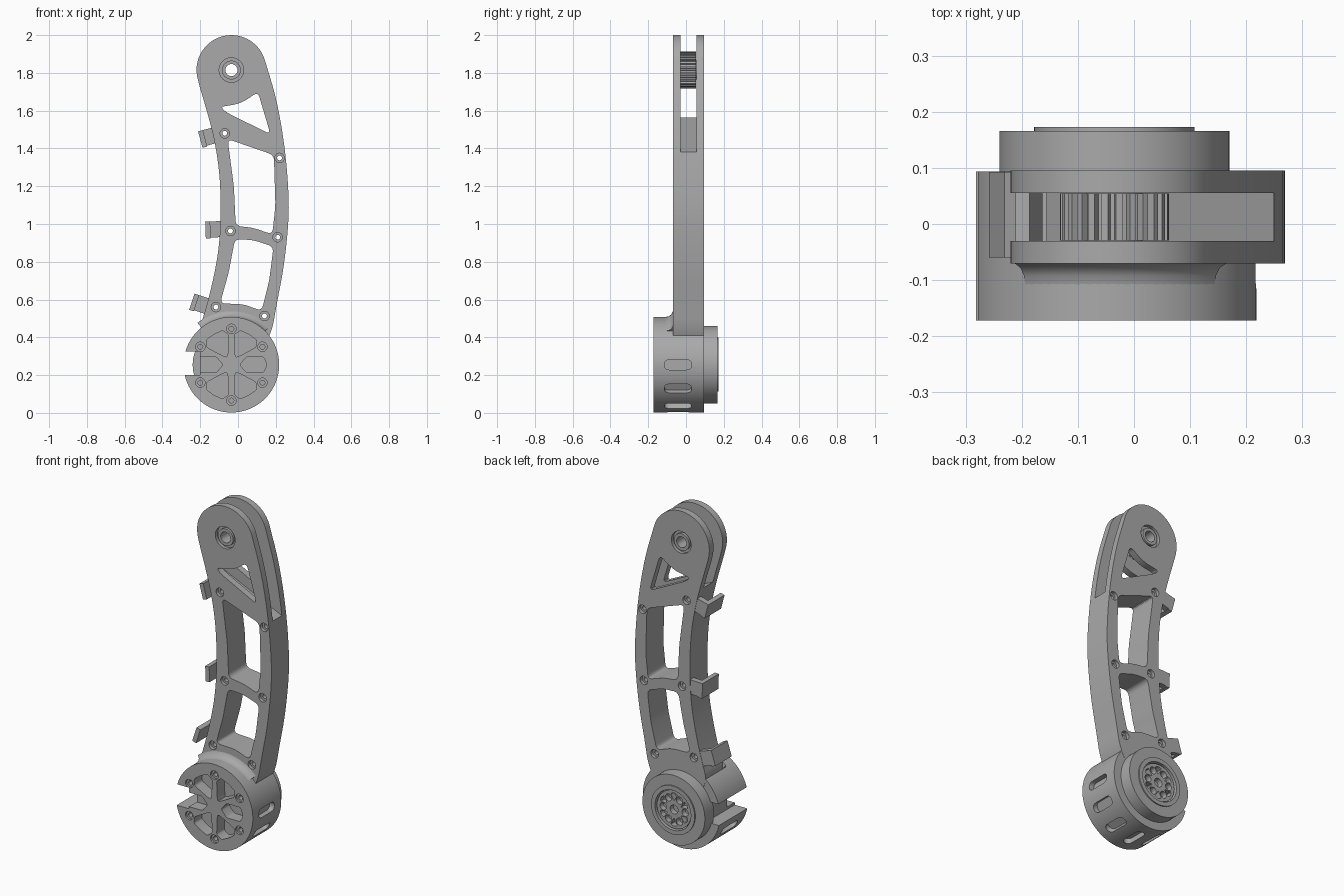
import bpy, bmesh, math
from mathutils import Vector, Matrix

if "Cube" in bpy.data.objects:
    bpy.data.objects.remove(bpy.data.objects["Cube"])

grey = bpy.data.materials.new("plain grey")
grey.use_nodes = True
COLOUR = (0.4, 0.4, 0.4, 1)
grey.diffuse_color = COLOUR
grey.node_tree.nodes["Principled BSDF"].inputs["Base Color"].default_value = COLOUR

FRONT, BACK = -0.07, 0.095            # arm faces
GAP0, GAP1 = -0.03, 0.055             # fork gap
HUB = (-0.035, 0.255)                 # drum axis
PIVOT = (-0.035, 1.815)               # upper axis


def make(name, solids, matrix=None):
    """Prisms along y; each solid is (xz points, y start, y end)."""
    bm = bmesh.new()
    for pts, y0, y1 in solids:
        a = [bm.verts.new((x, y0, z)) for x, z in pts]
        b = [bm.verts.new((x, y1, z)) for x, z in pts]
        bm.faces.new(a)
        bm.faces.new(b[::-1])
        for i in range(len(a)):
            j = (i + 1) % len(a)
            bm.faces.new((a[j], a[i], b[i], b[j]))
    if matrix:
        bm.transform(matrix)
    bmesh.ops.recalc_face_normals(bm, faces=bm.faces)
    mesh = bpy.data.meshes.new(name)
    bm.to_mesh(mesh)
    bm.free()
    mesh.materials.append(grey)
    ob = bpy.data.objects.new(name, mesh)
    bpy.context.collection.objects.link(ob)
    return ob


def cut(target, cutters):
    for c in cutters:
        m = target.modifiers.new("cut", "BOOLEAN")
        m.operation, m.solver, m.object = "DIFFERENCE", "EXACT", c
    bpy.context.view_layer.update()
    dg = bpy.context.evaluated_depsgraph_get()
    mesh = bpy.data.meshes.new_from_object(target.evaluated_get(dg))
    target.modifiers.clear()
    target.data = mesh
    for c in cutters:
        bpy.data.objects.remove(c)


def polar(c, r, deg):
    t = math.radians(deg)
    return (c[0] + r * math.cos(t), c[1] + r * math.sin(t))


def circle(c, r, n=32):
    return [polar(c, r, 360 * i / n) for i in range(n)]


def rect(x0, x1, z0, z1):
    return [(x0, z0), (x1, z0), (x1, z1), (x0, z1)]


def rounded(pts, r, n=5):
    """Replace every corner by a small curve."""
    out, v = [], [Vector(p) for p in pts]
    for i, p in enumerate(v):
        a, b = v[i - 1] - p, v[(i + 1) % len(v)] - p
        s = p + a.normalized() * min(r, a.length * 0.49)
        e = p + b.normalized() * min(r, b.length * 0.49)
        for k in range(n + 1):
            t = k / n
            out.append(tuple(s * (1 - t) ** 2 + p * 2 * t * (1 - t) + e * t * t))
    return out


def turned(pts, deg, c):
    """Rotate local points in the xz plane and move them to c."""
    t = math.radians(deg)
    return [(c[0] + a * math.cos(t) - b * math.sin(t),
             c[1] + a * math.sin(t) + b * math.cos(t)) for a, b in pts]


# Curved arm
left = [(-.212, 1.757), (-.165, 1.6), (-.125, 1.45), (-.096, 1.265), (-.09, 1.05),
        (-.101, .868), (-.13, .71), (-.17, .55), (-.21, .43)]
right = [(.178, .418), (.205, .577), (.241, .76), (.265, .97), (.271, 1.13),
         (.25, 1.4), (.205, 1.66)]
crown = [polar(PIVOT, .185, a) for a in range(16, 190, 6)]
outline = rounded(left + [(-.1, .3), (.1, .3)] + right + crown, 1)
arm = make("arm", [(outline, FRONT, BACK)])

# Windows, fork gap and bolt holes of the arm
windows = [
    [(-.095, 1.62), (0, 1.635), (.05, 1.66), (.105, 1.7), (.172, 1.475), (-.06, 1.59)],
    [(-.055, 1.45), (.19, 1.365), (.198, 1.1), (.182, .945), (.08, .98), (-.012, .99),
     (-.022, 1.2)],
    [(-.016, .92), (.08, .915), (.188, .88), (.165, .7), (.125, .54), (.03, .575),
     (-.095, .58), (-.05, .74)]]
bolts = [(-.07, 1.48), (.22, 1.35), (-.04, .963), (.21, .93), (-.117, .56), (.14, .513)]
cutters = [make("window_cutter", [(rounded(w, .03), -.2, .2) for w in windows]),
           make("gap_cutter", [([(-.35, 1.652), (.35, 1.335), (.35, 2.1), (-.35, 2.1)],
                                GAP0, GAP1)]),
           make("hole_cutter", [(circle(b, .013, 16), -.2, .2) for b in bolts])]
for y0, y1 in ((-.2, FRONT + .02), (BACK - .02, .2)):
    cutters.append(make("counterbore_cutter", [(circle(b, .025, 20), y0, y1) for b in bolts]
                        + [(circle(PIVOT, .065), y0, y1)]))
cutters.append(make("pivot_cutter", [(circle(PIVOT, .04), -.2, .2)]))
cut(arm, cutters)

# Toothed pulley and the bushing through the pivot
teeth = []
for i in range(24):
    for r, d in ((.083, 0), (.083, 5), (.097, 6.5), (.097, 13.5)):
        teeth.append(polar(PIVOT, r, i * 15 + d))
pulley = make("pulley", [(teeth, GAP0 + .001, GAP1 - .001)])
bushing = make("bushing", [(circle(PIVOT, .05), FRONT + .003, BACK - .003)])
for part in (pulley, bushing):
    cut(part, [make("bore_cutter", [(circle(PIVOT, .032), -.2, .2)])])

# Drum with spoked front, side notch and rim slots
drum = make("drum", [(circle(HUB, .253, 96), -.172, BACK - .001)])
wide = [(.045, 0), (.07, .02), (.145, .066), (.18, .05), (.185, 0),
        (.18, -.05), (.145, -.066), (.07, -.02)]
narrow = [(.045, 0), (.08, .042), (.17, .042), (.188, 0), (.17, -.042), (.08, -.042)]
pockets = [(rounded(turned(narrow if a % 180 == 0 else wide, a, HUB), .01, 3), -.3, -.1)
           for a in range(0, 360, 60)]
screws = [polar(HUB, .19, a) for a in range(30, 390, 60)]
cutters = [make("pocket_cutter", pockets),
           make("screw_cutter", [(circle(s, .025, 20), -.3, -.16) for s in screws]),
           make("screw_hole_cutter", [(circle(s, .013, 16), -.3, -.12) for s in screws]),
           make("notch_cutter", [(rect(-.4, -.2, .2, .325), -.3, .2)])]
slot = rounded(rect(-.115, .03, -.027, .027), .03)
for a in range(0, -180, -30):
    t = math.radians(a)
    m = Matrix(((0, math.cos(t), math.sin(t), HUB[0]), (1, 0, 0, 0),
                (0, math.sin(t), -math.cos(t), HUB[1]), (0, 0, 0, 1)))
    cutters.append(make("slot_cutter", [(slot, .222, .3)], m))
cut(drum, cutters)

# Concave blend between drum and arm
profile = [(.24, -.11), (.2525, -.11), (.256, -.092), (.266, -.078), (.285, -.069), (.24, -.06)]
bm = bmesh.new()
rings = []
for a in range(45, 130, 4):
    rings.append([bm.verts.new((p[0], y, p[1]))
                  for r, y in profile for p in [polar(HUB, r, a)]])
for p, q in zip(rings, rings[1:]):
    for i in range(len(profile)):
        j = (i + 1) % len(profile)
        bm.faces.new((p[i], p[j], q[j], q[i]))
bm.faces.new(rings[0])
bm.faces.new(rings[-1])
bmesh.ops.recalc_face_normals(bm, faces=bm.faces)
blend = make("drum_blend", [])
bm.to_mesh(blend.data)
bm.free()

# Rear ring, raised cap and pierced output hub
ring = make("rear_ring", [(circle(HUB, .205, 72), .08, .166)])
cut(ring, [make("ring_cutter", [(circle(HUB, .118, 48), .12, .3)])])
cap = make("rear_cap", [(circle(HUB, .143, 64), .15, .173)])
cut(cap, [make("cap_cutter", [(circle(HUB, .118, 48), .1, .3)])])
hub = make("output_hub", [(circle(HUB, .112, 48), .11, .162)])
holes = [(circle(HUB, .026, 20), .13, .3)]
for a in range(0, 360, 60):
    holes.append((circle(polar(HUB, .072, a), .021, 20), .13, .3))
    holes.append((rounded(turned([(.05, 0), (.09, .022), (.1, 0), (.09, -.022)],
                                 a + 30, HUB), .008, 3), .13, .3))
cut(hub, [make("hub_cutter", holes)])

# Cable hooks along the inner edge
hooks = [("upper", (-.188, 1.45), 15), ("middle", (-.16, .968), 2), ("lower", (-.233, .585), -18)]
for label, c, tilt in hooks:
    make(label + "_hook", [
        (turned(rect(-.012, .014, -.045, .045), tilt, c), -.06, BACK - .002),
        (turned(rect(.013, .095, -.04, .045), tilt, c), .06, BACK - .002)])

# Smooth round surfaces, keep edges crisp
bpy.ops.object.select_all(action="DESELECT")
for ob in bpy.context.scene.objects:
    if ob.type == "MESH":
        ob.select_set(True)
        bpy.context.view_layer.objects.active = ob
bpy.ops.object.shade_smooth_by_angle(angle=math.radians(30))
